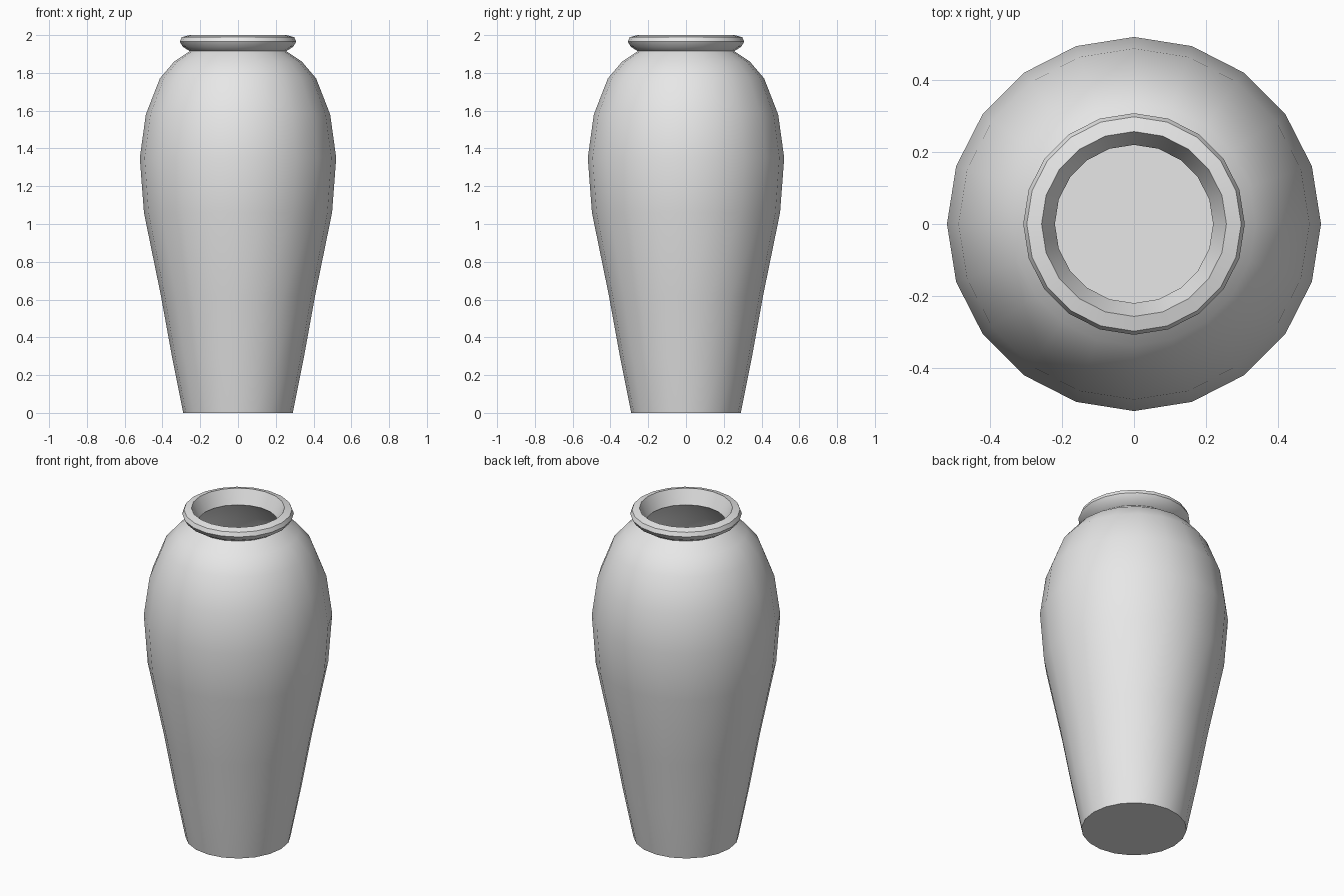
import bpy
import bmesh
from math import cos, sin, pi, radians

SIDES = 20

cube = bpy.data.objects.get("Cube")
if cube:
    bpy.data.objects.remove(cube, do_unlink=True)

clay = bpy.data.materials.new("light_grey_clay")
clay.use_nodes = True
grey = (0.8, 0.8, 0.8, 1.0)
clay.diffuse_color = grey
clay.node_tree.nodes["Principled BSDF"].inputs["Base Color"].default_value = grey


def lathe(name, profile, cap_start=False, cap_end=False):
    """Turn a (radius, height) profile around z; outside is to its right going up."""
    bm = bmesh.new()
    rings = []
    for r, z in profile:
        angles = [2 * pi * i / SIDES for i in range(SIDES)]
        rings.append([bm.verts.new((r * cos(a), r * sin(a), z)) for a in angles])
    for low, high in zip(rings, rings[1:]):
        for i in range(SIDES):
            j = (i + 1) % SIDES
            bm.faces.new((low[i], low[j], high[j], high[i]))
    if cap_start:
        bm.faces.new(rings[0][::-1])
    if cap_end:
        bm.faces.new(rings[-1])
    mesh = bpy.data.meshes.new(name)
    bm.to_mesh(mesh)
    bm.free()
    mesh.materials.append(clay)
    obj = bpy.data.objects.new(name, mesh)
    bpy.context.collection.objects.link(obj)
    bpy.ops.object.select_all(action="DESELECT")
    obj.select_set(True)
    bpy.context.view_layer.objects.active = obj
    bpy.ops.object.shade_smooth_by_angle(angle=radians(35))
    return obj


# Outer wall from foot to neck, with a flat base
outer = [(0.29, 0), (0.35, 0.3), (0.408, 0.62), (0.498, 1.06), (0.52, 1.35),
         (0.488, 1.58), (0.414, 1.77), (0.338, 1.86), (0.255, 1.915)]
lathe("jar_outer_wall", outer, cap_start=True)

# Hollow inside, following the outer wall down to a flat floor
wall = 0.035
inner = [(r - wall, z) for r, z in reversed(outer[1:-1])]
inner = [(0.22, 1.915)] + [(r, z - 0.015) for r, z in inner] + [(0.262, wall)]
lathe("jar_inner_wall", inner, cap_end=True)

# Rolled rim, from the neck over the lip and down into the mouth
rim = [(0.255, 1.915), (0.292, 1.938), (0.308, 1.965), (0.298, 1.989),
       (0.257, 2.0), (0.22, 1.915)]
lathe("rim", rim)
